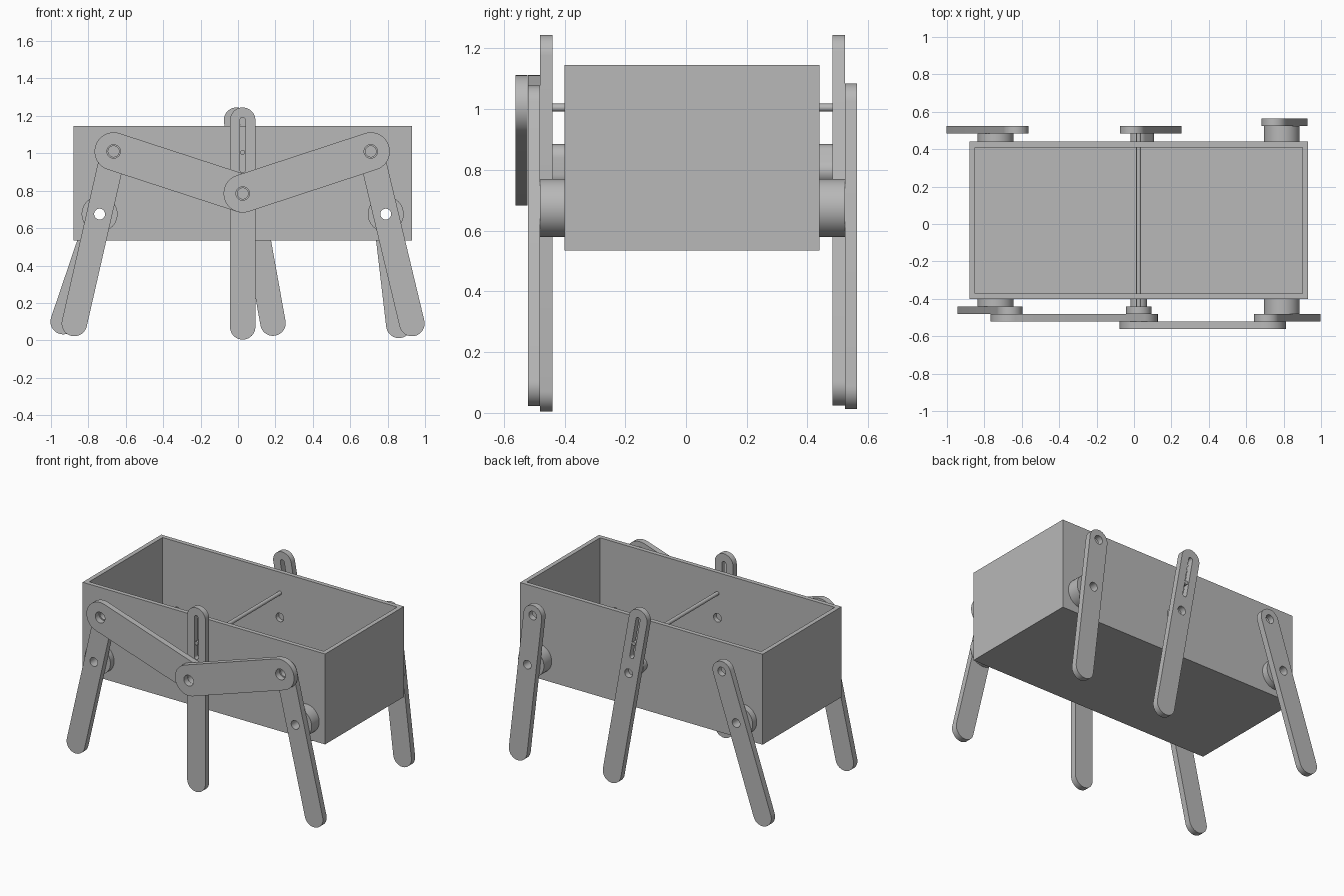
import bpy
import bmesh
import math
from mathutils import Vector

if "Cube" in bpy.data.objects:
    bpy.data.objects.remove(bpy.data.objects["Cube"])

grey = bpy.data.materials.new("plain_grey")
grey.use_nodes = True
COLOUR = (0.48, 0.48, 0.48, 1)
grey.diffuse_color = COLOUR
grey.node_tree.nodes["Principled BSDF"].inputs["Base Color"].default_value = COLOUR


def outline(a, b, r, n=20):
    """Closed capsule outline around a-b, or a circle when both points match."""
    a, b = Vector(a), Vector(b)
    d = b - a
    t = math.atan2(d.y, d.x)
    pts = []
    for centre, start in ((b, t - math.pi / 2), (a, t + math.pi / 2)):
        last = n + 1 if d.length > 0 else n
        for i in range(last):
            ang = start + math.pi * i / n
            pts.append(centre + r * Vector((math.cos(ang), math.sin(ang))))
    return pts


def finish(ob):
    if not ob.data.materials:
        ob.data.materials.append(grey)
    bpy.ops.object.select_all(action='DESELECT')
    ob.select_set(True)
    bpy.context.view_layer.objects.active = ob
    bpy.ops.object.shade_smooth_by_angle(angle=math.radians(30))


def plate(name, a, b, r, y0, y1, holes=()):
    """Rounded bar standing in the xz plane, from depth y0 to y1, with holes (a, b, r)."""
    cu = bpy.data.curves.new(name, 'CURVE')
    cu.dimensions = '2D'
    cu.fill_mode = 'BOTH'
    cu.extrude = (y1 - y0) / 2
    for shape in [(a, b, r), *holes]:
        pts = outline(*shape)
        sp = cu.splines.new('POLY')
        sp.points.add(len(pts) - 1)
        for p, co in zip(sp.points, pts):
            p.co = (co.x, co.y, 0, 1)
        sp.use_cyclic_u = True
    ob = bpy.data.objects.new(name, cu)
    bpy.context.collection.objects.link(ob)
    ob.location.y = (y0 + y1) / 2
    ob.rotation_euler.x = math.pi / 2
    bpy.ops.object.select_all(action='DESELECT')
    ob.select_set(True)
    bpy.context.view_layer.objects.active = ob
    bpy.ops.object.convert(target='MESH')
    ob = bpy.context.object
    bm = bmesh.new()
    bm.from_mesh(ob.data)
    bmesh.ops.remove_doubles(bm, verts=bm.verts, dist=1e-5)
    bmesh.ops.recalc_face_normals(bm, faces=bm.faces)
    bm.to_mesh(ob.data)
    bm.free()
    finish(ob)
    return ob


def hole(p, r=0.029):
    return (p, p, r)


# Key points in the xz plane
SHAFT = (0.025, 0.84)
GUIDE = (0.025, 1.005)
PIVOTS = {"right": (-0.74, 0.675), "left": (0.79, 0.675)}

# Open box body
X0, X1, Y0, Y1, Z0, Z1, WALL = -0.88, 0.93, -0.40, 0.44, 0.535, 1.145, 0.042
bm = bmesh.new()
bmesh.ops.create_cube(bm, size=1)
for v in bm.verts:
    v.co = (X0 if v.co.x < 0 else X1, Y0 if v.co.y < 0 else Y1, Z0 if v.co.z < 0 else Z1)
top = max(bm.faces, key=lambda f: f.calc_center_median().z)
bmesh.ops.inset_region(bm, faces=[top], thickness=WALL)
cavity = bmesh.ops.extrude_discrete_faces(bm, faces=[top])["faces"][0]
for v in cavity.verts:
    v.co.z = Z0 + WALL
bmesh.ops.recalc_face_normals(bm, faces=bm.faces)
me = bpy.data.meshes.new("box_body")
bm.to_mesh(me)
bm.free()
box = bpy.data.objects.new("box_body", me)
bpy.context.collection.objects.link(box)
me.materials.append(grey)

# Axle holes bored through the front and back walls
for p in (*PIVOTS.values(), SHAFT):
    cutter = plate("hole_cutter", p, p, 0.029, Y0 - 0.2, Y1 + 0.2)
    cutter.hide_render = True
    mod = box.modifiers.new("bore", 'BOOLEAN')
    mod.object = cutter
    mod.solver = 'EXACT'
    bpy.ops.object.select_all(action='DESELECT')
    box.select_set(True)
    bpy.context.view_layer.objects.active = box
    bpy.ops.object.modifier_apply(modifier=mod.name)
    bpy.data.objects.remove(cutter)
finish(box)

# Guide rod through the slots of both middle legs
plate("guide_rod", GUIDE, GUIDE, 0.013, -0.478, 0.522)

# Corner legs: side, end, bottom, top, inner depth, outer depth
corner_legs = [
    ("front", "right", (-0.875, 0.09), (-0.665, 1.01), -0.44, -0.48),
    ("front", "left", (0.93, 0.09), (0.71, 1.01), -0.48, -0.52),
    ("back", "right", (-0.935, 0.1), (-0.632, 0.994), 0.483, 0.523),
    ("back", "left", (0.86, 0.08), (0.75, 1.017), 0.523, 0.563),
]
for end, side, low, high, inner, outer in corner_legs:
    pivot = PIVOTS[side]
    plate(f"{end}_{side}_leg", low, high, 0.068, min(inner, outer), max(inner, outer),
          [hole(pivot), hole(high)])
    wall = Y0 if end == "front" else Y1
    plate(f"{end}_{side}_spacer", pivot, pivot, 0.096, min(wall, inner), max(wall, inner),
          [hole(pivot)])

# Middle legs with guide slots, each carried by a crank
middle_legs = [
    ("front", (0.025, 0.072), (0.025, 1.177), (0.025, 0.785), -0.44, -0.48),
    ("back", (0.187, 0.092), (-0.008, 1.177), (0.062, 0.797), 0.483, 0.523),
]
for end, low, high, pin, inner, outer in middle_legs:
    low, high = Vector(low), Vector(high)
    slot = (high.lerp(low, 0.24), high, 0.015)
    plate(f"{end}_middle_leg", low, high, 0.068, min(inner, outer), max(inner, outer),
          [slot, hole(pin)])
    wall = Y0 if end == "front" else Y1
    plate(f"{end}_crank", SHAFT, pin, 0.045, min(wall, inner), max(wall, inner))

# Connecting links on the front
front_pin = (0.025, 0.785)
for side, tip, y in (("right", (-0.665, 1.01), -0.48), ("left", (0.71, 1.01), -0.522)):
    plate(f"{side}_link", tip, front_pin, 0.102, y - 0.04, y,
          [hole(tip, 0.036), hole(front_pin, 0.036)])
